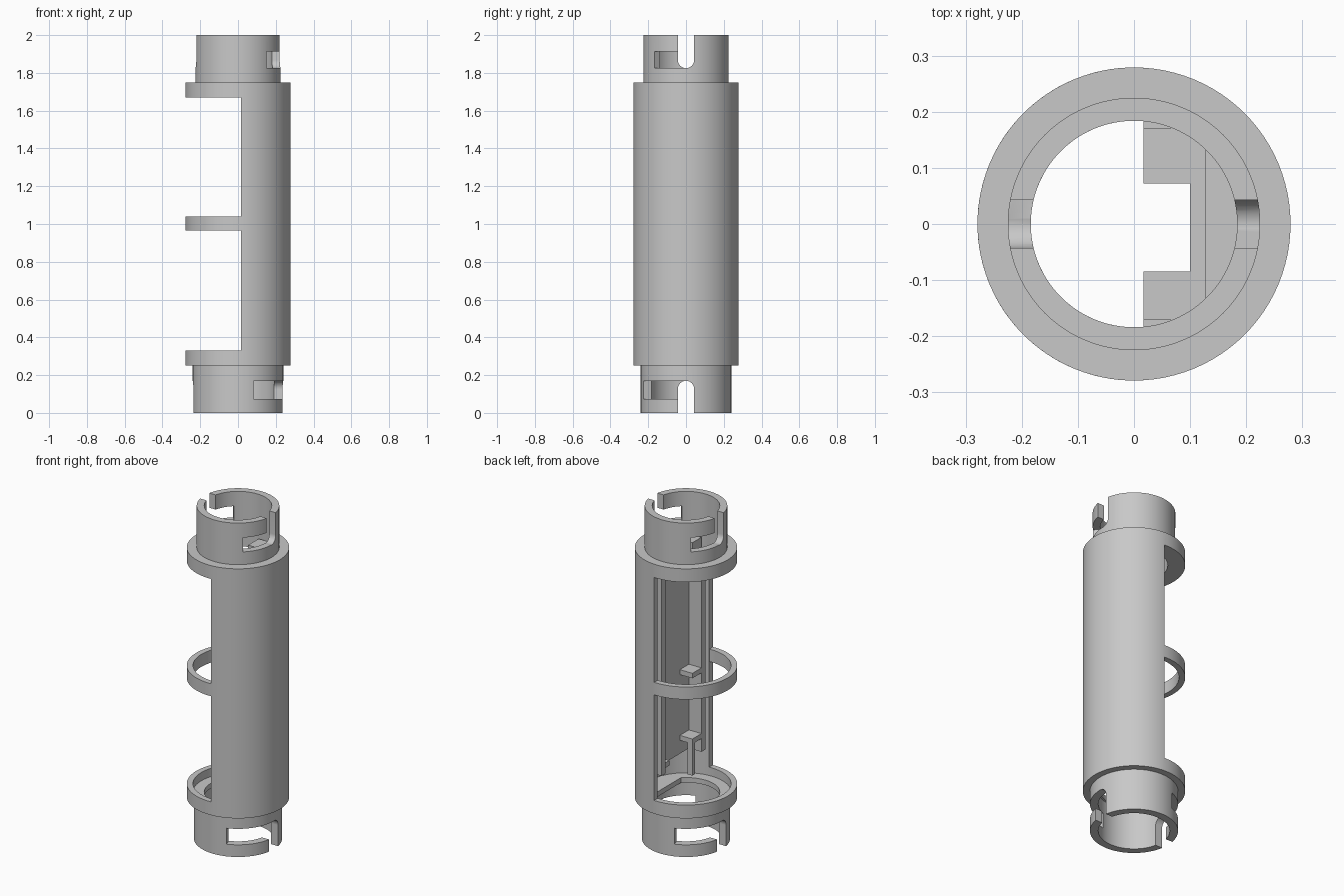
import bpy, bmesh
from math import radians, cos, sin, acos, pi
from mathutils import Matrix

cube = bpy.data.objects.get("Cube")
if cube:
    bpy.data.objects.remove(cube)

grey = bpy.data.materials.new("plain grey")
grey.use_nodes = True
colour = (0.58, 0.58, 0.58, 1)
grey.diffuse_color = colour
grey.node_tree.nodes["Principled BSDF"].inputs["Base Color"].default_value = colour


def finish(name, bm):
    bmesh.ops.recalc_face_normals(bm, faces=bm.faces[:])
    mesh = bpy.data.meshes.new(name)
    bm.to_mesh(mesh)
    bm.free()
    mesh.materials.append(grey)
    obj = bpy.data.objects.new(name, mesh)
    bpy.context.collection.objects.link(obj)
    return obj


def prism(name, points, z0, z1):
    bm = bmesh.new()
    face = bm.faces.new([bm.verts.new((x, y, z0)) for x, y in points])
    top = bmesh.ops.extrude_face_region(bm, geom=[face])["geom"]
    bmesh.ops.translate(bm, vec=(0, 0, z1 - z0),
                        verts=[v for v in top if isinstance(v, bmesh.types.BMVert)])
    return finish(name, bm)


def box(name, x0, x1, y0, y1, z0, z1):
    return prism(name, [(x0, y0), (x1, y0), (x1, y1), (x0, y1)], z0, z1)


def arc(r, a0, a1, n=64):
    return [(r * cos(a0 + (a1 - a0) * i / n), r * sin(a0 + (a1 - a0) * i / n))
            for i in range(n + 1)]


def disc(name, r, z0, z1):
    return prism(name, arc(r, 0, 2 * pi, 96)[:-1], z0, z1)


def chopped_disc(name, r, x_max, z0, z1):
    a = acos(x_max / r)
    return prism(name, arc(r, a, 2 * pi - a), z0, z1)


def sector(name, r0, r1, a0, a1, z0, z1):
    return prism(name, arc(r1, a0, a1) + arc(r0, a1, a0), z0, z1)


def rod_x(name, r, z):
    bm = bmesh.new()
    bmesh.ops.create_cone(bm, cap_ends=True, segments=32, radius1=r, radius2=r, depth=0.8,
                          matrix=Matrix.Translation((0, 0, z)) @ Matrix.Rotation(pi / 2, 4, 'Y'))
    return finish(name, bm)


def cut(obj, cutters):
    for c in cutters:
        mod = obj.modifiers.new("cut", 'BOOLEAN')
        mod.operation = 'DIFFERENCE'
        mod.solver = 'EXACT'
        mod.object = c
        bpy.context.view_layer.objects.active = obj
        bpy.ops.object.modifier_apply(modifier=mod.name)
        bpy.data.objects.remove(c)


# Outer half tube with closed ends and bores
R, BORE, EDGE, BACK = 0.279, 0.245, 0.017, 0.127
body = disc("main_body", R, 0.25, 1.75)
cut(body, [
    box("opening", -0.4, EDGE, -0.4, 0.4, 0.33, 1.67),
    disc("hollow", BORE, 0.28, 1.67),
    disc("top_bore", 0.184, 1.6, 1.8),
    chopped_disc("bottom_bore", 0.184, BACK, 0.2, 0.4),
])

# Middle retaining ring
a = acos(EDGE / R)
middle_ring = sector("middle_ring", BORE, R, a, 2 * pi - a, 0.965, 1.04)

# Inner tray: back plate, side walls and notched top plate
SIDE, WALL, LOW = 0.171, 0.208, 0.45
tray = prism("inner_tray", [(EDGE, -WALL), (BACK, -WALL), (BACK, WALL), (EDGE, WALL),
                            (EDGE, SIDE), (0.1, SIDE), (0.1, -SIDE), (EDGE, -SIDE)], LOW, 1.67)
top_plate = prism("tray_top_plate", [(EDGE, -SIDE), (BACK, -SIDE), (BACK, SIDE), (EDGE, SIDE),
                                     (EDGE, 0.072), (0.1, 0.072), (0.1, -0.085),
                                     (EDGE, -0.085)], 1.67, 1.74)

# Small supports inside the tray
for z in (0.53, 0.925):
    box("support_tab", EDGE, 0.1, -SIDE, -0.085, z, z + 0.03)
box("small_tab", 0.06, 0.1, 0.072, SIDE, LOW, LOW + 0.03)
box("support_post", EDGE, 0.05, -0.11, -0.085, 0.34, 0.53)


# Collars with bayonet slots on both sides
def collar(name, r_out, r_in, z0, z1, slot, hook, sweep, round_z):
    obj = disc(name, r_out, z0, z1)
    cutters = [disc("bore", r_in, z0 - 0.1, z1 + 0.1),
               box("slot", -0.4, 0.4, -0.043, 0.043, *slot),
               rod_x("slot_round", 0.043, round_z)]
    for turn in (0, pi):
        cutters.append(sector("hook", 0.1, 0.4, turn - radians(sweep), turn, *hook))
    cut(obj, cutters)
    return obj


top = collar("top_collar", 0.225, 0.184, 1.75, 2.0, (1.868, 2.1), (1.826, 1.912), 48, 1.868)
bottom = collar("bottom_collar", 0.24, 0.195, 0, 0.25, (-0.1, 0.127), (0.073, 0.169), 70, 0.127)

# Smooth the round walls, keep the edges crisp
bpy.ops.object.select_all(action='DESELECT')
for obj in (body, middle_ring, top, bottom):
    obj.select_set(True)
    bpy.context.view_layer.objects.active = obj
bpy.ops.object.shade_smooth_by_angle(angle=radians(30))
